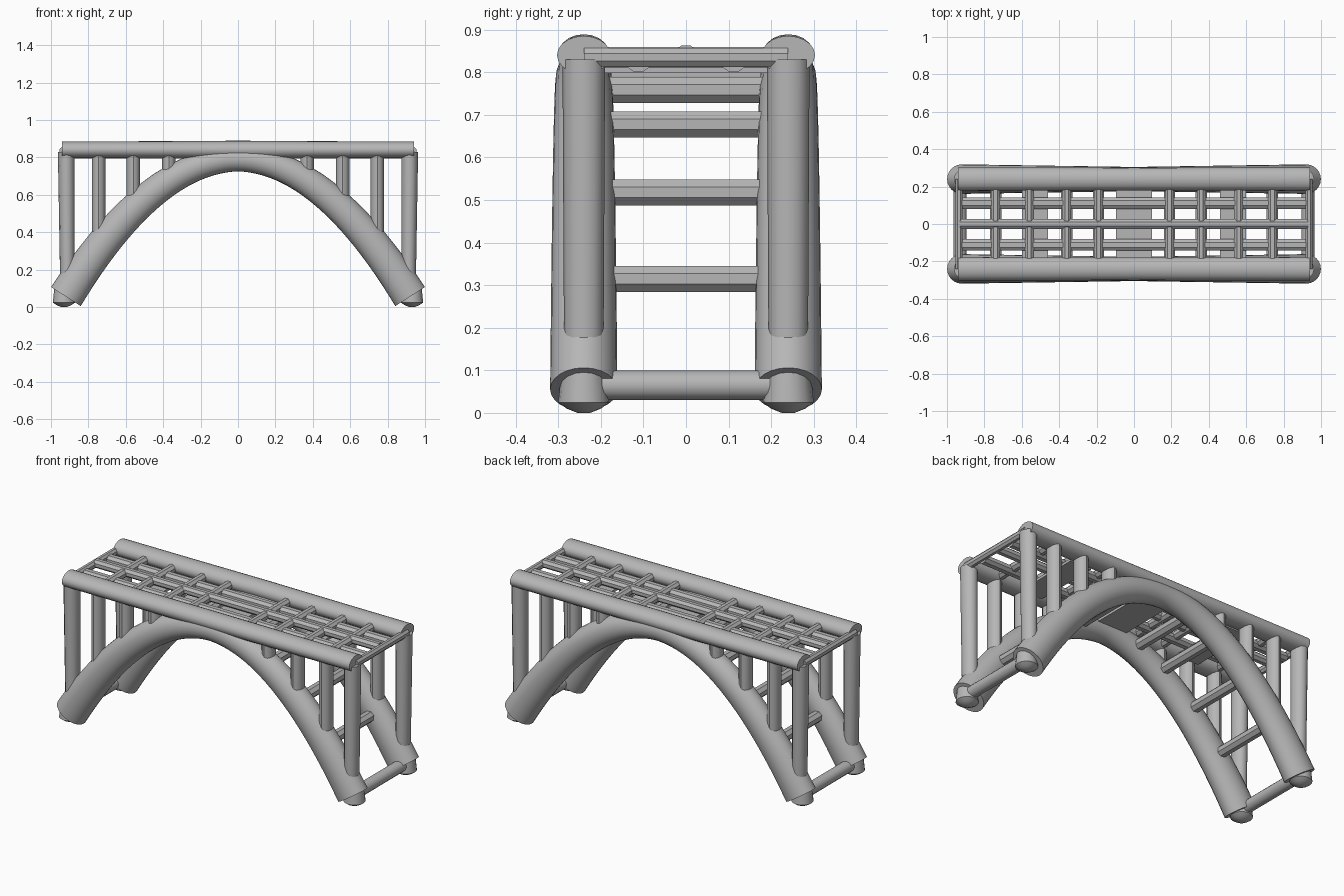
import bpy, bmesh, math
from mathutils import Vector

if "Cube" in bpy.data.objects:
    bpy.data.objects.remove(bpy.data.objects["Cube"])

grey = bpy.data.materials.new("plain grey")
grey.use_nodes = True
COLOUR = (0.47, 0.47, 0.47, 1)
grey.diffuse_color = COLOUR
grey.node_tree.nodes["Principled BSDF"].inputs["Base Color"].default_value = COLOUR

RAIL_Y = 0.24
POST_X = (0.56, 0.745, 0.37)
TIE_X = (0.19, 0.36, 0.56, 0.74)


def arch_z(x):
    return 0.79 - 0.868 * x * x


def finish(name, bm):
    bmesh.ops.recalc_face_normals(bm, faces=bm.faces)
    mesh = bpy.data.meshes.new(name)
    bm.to_mesh(mesh)
    bm.free()
    obj = bpy.data.objects.new(name, mesh)
    mesh.materials.append(grey)
    bpy.context.collection.objects.link(obj)
    bpy.ops.object.select_all(action="DESELECT")
    obj.select_set(True)
    bpy.context.view_layer.objects.active = obj
    bpy.ops.object.shade_smooth_by_angle(angle=math.radians(35))
    return obj


def tube(name, path, radii, sides=16, turn=0.0):
    """Sweep an ellipse along a path; radii are (sideways, other) per point."""
    points = [Vector(p) for p in path]
    bm = bmesh.new()
    rings = []
    for i, p in enumerate(points):
        t = (points[min(i + 1, len(points) - 1)] - points[max(i - 1, 0)]).normalized()
        side = Vector((1, 0, 0)) if abs(t.y) > 0.9 else Vector((0, 1, 0))
        other = t.cross(side).normalized()
        ru, rv = radii[i] if isinstance(radii, list) else radii
        angles = [math.tau * (k + turn) / sides for k in range(sides)]
        rings.append([bm.verts.new(p + side * ru * math.cos(a) + other * rv * math.sin(a))
                      for a in angles])
    for a, b in zip(rings, rings[1:]):
        for k in range(sides):
            n = (k + 1) % sides
            bm.faces.new((a[k], a[n], b[n], b[k]))
    bm.faces.new(rings[0])
    bm.faces.new(rings[-1])
    return finish(name, bm)


def box(name, centre, size):
    bm = bmesh.new()
    bmesh.ops.create_cube(bm, size=1)
    for v in bm.verts:
        v.co = Vector(c + s * k for c, s, k in zip(centre, size, v.co))
    return finish(name, bm)


for sy, row in ((-1, "front"), (1, "back")):
    y = sy * RAIL_Y
    # Arch rib, swelling towards the feet
    xs = [0.92 * i / 24 for i in range(-24, 25)]
    swell = [abs(x) / 0.92 for x in xs]
    tube(row + "_arch", [(x, y, arch_z(x)) for x in xs],
         [(0.065 + 0.014 * s, 0.065 + 0.029 * s) for s in swell], 24)
    # Edge beam of the deck, slightly fuller at midspan
    tube(row + "_deck_beam", [(x, y, 0.84) for x in (-0.94, -0.5, 0, 0.5, 0.94)],
         [(0.063, 0.045), (0.062, 0.046), (0.061, 0.049), (0.062, 0.046), (0.063, 0.045)], 20)

    for sx, end in ((-1, "right"), (1, "left")):
        label = row + "_" + end
        # Rounded foot under the arch end
        tube(label + "_foot", [(sx * 0.93, y, z) for z in (0, 0.01, 0.024, 0.12)],
             [(0.015, 0.015), (0.04, 0.04), (0.06, 0.06), (0.05, 0.05)])
        # Posts between arch and deck
        tube(label + "_end_post", [(sx * 0.912, y, 0.08), (sx * 0.918, y, 0.83)],
             [(0.046, 0.038), (0.05, 0.045)], 12)
        for i, x in enumerate(POST_X):
            tube(f"{label}_post_{i + 1}", [(sx * x, y, arch_z(x)), (sx * x, y, 0.83)],
                 (0.045, 0.036), 12)

for sx, end in ((-1, "right"), (1, "left")):
    # Cross members at the arch feet and deck ends
    tube(end + "_foot_brace", [(sx * 0.93, -0.22, 0.065), (sx * 0.93, 0.22, 0.065)],
         (0.035, 0.035), 12)
    tube(end + "_deck_end_bar", [(sx * 0.935, -0.24, 0.835), (sx * 0.935, 0.24, 0.835)],
         (0.02, 0.023), 8, 0.5)
    for i, x in enumerate(TIE_X):
        # Deck tie above, arch rung directly below
        tube(f"{end}_deck_tie_{i + 1}", [(sx * x, -0.22, 0.835), (sx * x, 0.22, 0.835)],
             (0.026, 0.026), 8, 0.5)
        z = arch_z(x)
        tube(f"{end}_arch_rung_{i + 1}", [(sx * x, -0.22, z), (sx * x, 0.22, z)],
             (0.033, 0.033), 8, 0.5)
    # Plate under the deck at the quarter point
    box(end + "_deck_plate", (sx * 0.53, 0, 0.805), (0.14, 0.4, 0.015))

# Plate joining the arches at the crown
box("crown_plate", (0, 0, 0.8), (0.19, 0.4, 0.02))

# Lengthwise deck stringers
for y, name, r in ((-0.112, "front_stringer", 0.033), (0.112, "back_stringer", 0.033),
                   (0, "middle_stringer", 0.028)):
    z = 0.84 if y == 0 else 0.825
    tube(name, [(-0.93, y, z), (0.93, y, z)], (r, 0.025), 8, 0.5)
